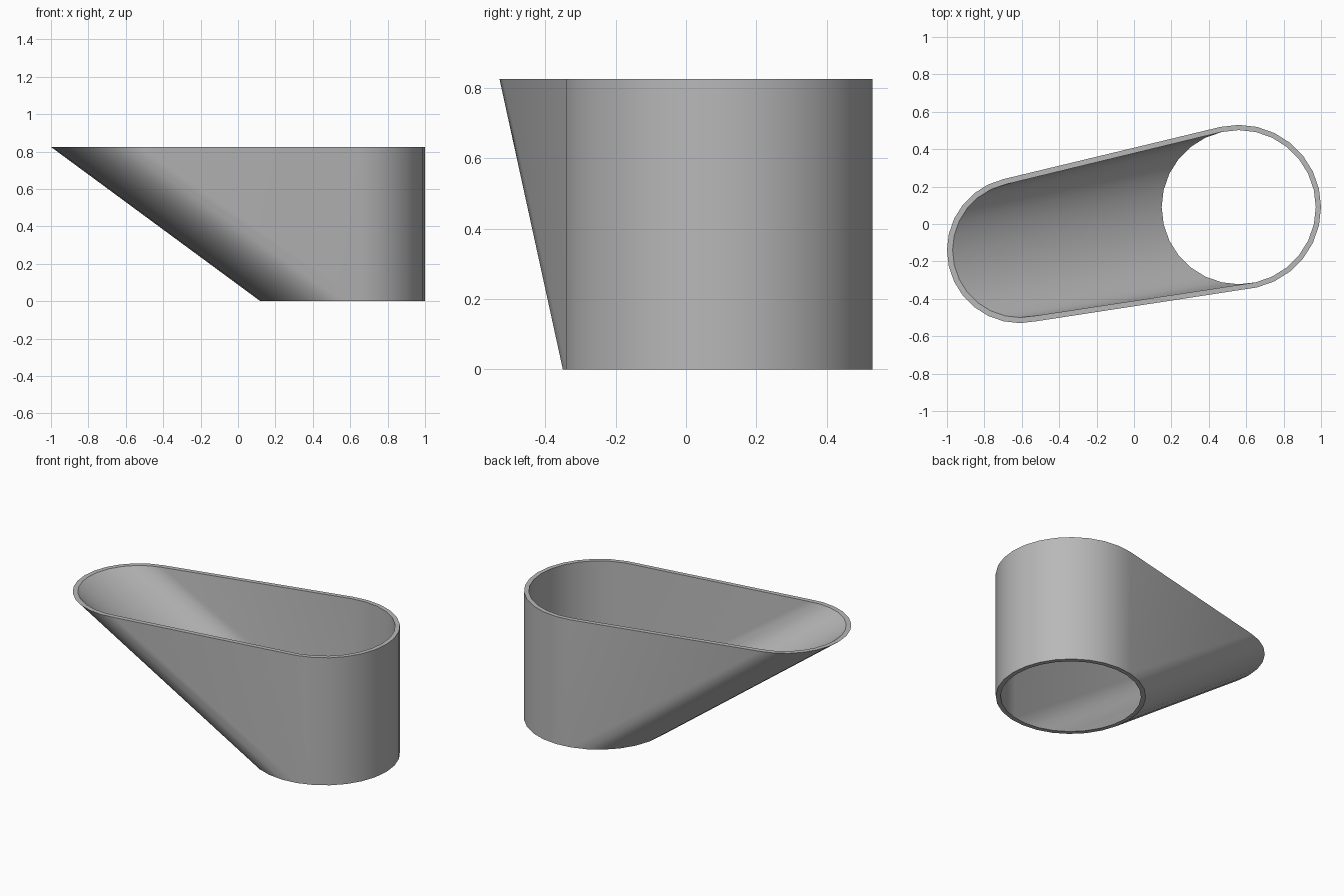
import bpy
import bmesh
from math import cos, sin, tau, radians

if "Cube" in bpy.data.objects:
    bpy.data.objects.remove(bpy.data.objects["Cube"])

HEIGHT = 0.825
SEGMENTS = 28
OUTLET = (0.56, 0.09)
LIP = (-0.61, -0.14)


def ring(bm, center, radius, z):
    return [bm.verts.new((center[0] + radius * cos(tau * i / SEGMENTS),
                          center[1] + radius * sin(tau * i / SEGMENTS), z))
            for i in range(SEGMENTS)]


def add_wall(bm, outlet_radius, lip_radius, inward=False):
    """Hull of an upright cylinder and the offset upper lip, left open at both ends."""
    part = bmesh.new()
    ring(part, OUTLET, outlet_radius, 0)
    ring(part, OUTLET, outlet_radius, HEIGHT)
    ring(part, LIP, lip_radius, HEIGHT)
    bmesh.ops.convex_hull(part, input=part.verts[:])
    part.normal_update()
    caps = [f for f in part.faces if abs(f.normal.z) > 0.99]
    bmesh.ops.delete(part, geom=caps, context='FACES')
    loose = [v for v in part.verts if not v.link_faces]
    bmesh.ops.delete(part, geom=loose, context='VERTS')
    bmesh.ops.recalc_face_normals(part, faces=part.faces[:])
    if inward:
        bmesh.ops.reverse_faces(part, faces=part.faces[:])
    temp = bpy.data.meshes.new("wall_part")
    part.to_mesh(temp)
    part.free()
    bm.from_mesh(temp)
    bpy.data.meshes.remove(temp)


# Outer and inner walls
bm = bmesh.new()
add_wall(bm, 0.44, 0.39)
add_wall(bm, 0.412, 0.36, inward=True)

# Flat rims joining the walls at the bottom and top
for z in (0, HEIGHT):
    rim = [e for e in bm.edges if e.is_boundary
           and all(abs(v.co.z - z) < 0.001 for v in e.verts)]
    bmesh.ops.bridge_loops(bm, edges=rim)
bmesh.ops.recalc_face_normals(bm, faces=bm.faces[:])

mesh = bpy.data.meshes.new("chute")
bm.to_mesh(mesh)
bm.free()
chute = bpy.data.objects.new("chute", mesh)
bpy.context.collection.objects.link(chute)

# Grey material
grey = bpy.data.materials.new("plain grey")
grey.use_nodes = True
color = (0.48, 0.48, 0.48, 1)
grey.diffuse_color = color
grey.node_tree.nodes["Principled BSDF"].inputs["Base Color"].default_value = color
mesh.materials.append(grey)

# Smooth walls with crisp rims
bpy.ops.object.select_all(action='DESELECT')
chute.select_set(True)
bpy.context.view_layer.objects.active = chute
bpy.ops.object.shade_smooth_by_angle(angle=radians(30))
